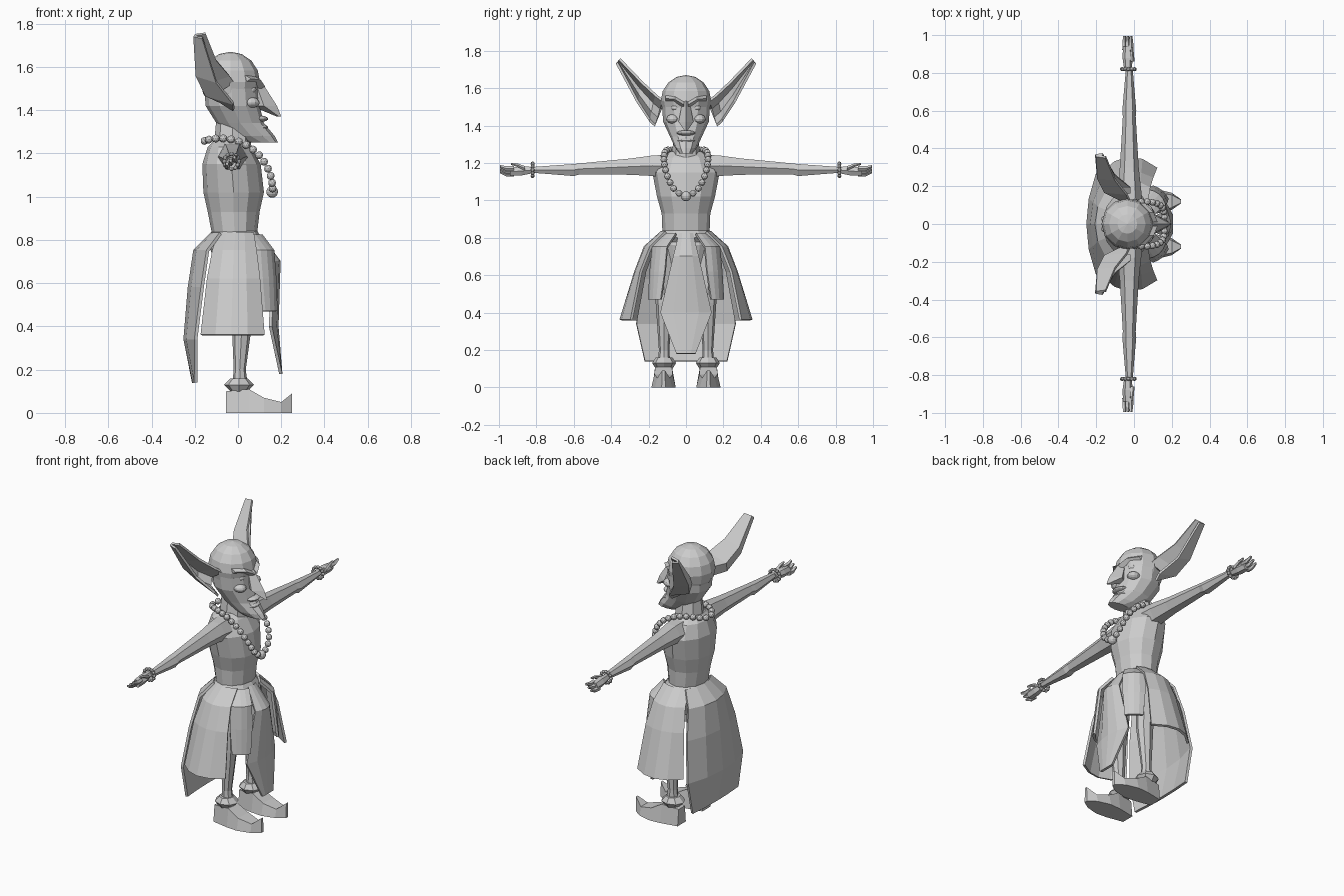
import bpy, bmesh
from math import sin, cos, pi, radians
from mathutils import Vector, Matrix

if "Cube" in bpy.data.objects:
    bpy.data.objects.remove(bpy.data.objects["Cube"])

grey = bpy.data.materials.new("plain grey")
grey.use_nodes = True
grey.diffuse_color = (0.6, 0.6, 0.6, 1)
grey.node_tree.nodes["Principled BSDF"].inputs["Base Color"].default_value = grey.diffuse_color


def finish(name, bm, mirror=False, thickness=0):
    bmesh.ops.recalc_face_normals(bm, faces=bm.faces)
    mesh = bpy.data.meshes.new(name)
    bm.to_mesh(mesh)
    bm.free()
    mesh.materials.append(grey)
    part = bpy.data.objects.new(name, mesh)
    bpy.context.collection.objects.link(part)
    if mirror:
        part.modifiers.new("Mirror", 'MIRROR').use_axis = (False, True, False)
    if thickness:
        solid = part.modifiers.new("Solidify", 'SOLIDIFY')
        solid.thickness = thickness
        solid.offset = 0


def grid(bm, rows, closed):
    """Quads between neighbouring rows of points."""
    verts = [[bm.verts.new(point) for point in row] for row in rows]
    for lower, upper in zip(verts, verts[1:]):
        for i in range(0 if closed else 1, len(lower)):
            bm.faces.new((lower[i - 1], lower[i], upper[i], upper[i - 1]))
    return verts


def loft(name, rings, mirror=False):
    """Capped skin through closed rings."""
    bm = bmesh.new()
    verts = grid(bm, rings, True)
    bm.faces.new(verts[0])
    bm.faces.new(verts[-1])
    finish(name, bm, mirror)


def unit_circle(sides):
    return [(cos(2 * pi * i / sides), sin(2 * pi * i / sides)) for i in range(sides)]


def stack(name, levels, sides=12, y=0.0, mirror=False):
    """Horizontal ovals: height, centre x, depth radius, width radius."""
    loft(name, [[(x + depth * c, y + width * s, z) for c, s in unit_circle(sides)]
                for z, x, depth, width in levels], mirror)


def limb(name, stops, x=-0.025, sides=6):
    """Mirrored tube along y: distance, height, radius."""
    loft(name, [[(x + radius * c, y, z + radius * s) for c, s in unit_circle(sides)]
                for y, z, radius in stops], True)


def ball(name, centre, size, mirror=False):
    """Low-poly ellipsoid with radii along x, y and z."""
    bm = bmesh.new()
    place = Matrix.Translation(centre) @ Matrix.Diagonal((*size, 1))
    bmesh.ops.create_uvsphere(bm, u_segments=12, v_segments=8, radius=1, matrix=place)
    finish(name, bm, mirror)


def beads(name, points, radius):
    bm = bmesh.new()
    for point in points:
        bmesh.ops.create_icosphere(bm, subdivisions=2, radius=radius, matrix=Matrix.Translation(point))
    finish(name, bm, True)


def cloth(name, facing, rows, mirror=False):
    """Curved sheet turned to an angle: height, distance out, edge fall-back, half width."""
    out = Vector((cos(radians(facing)), sin(radians(facing)), 0))
    side = Vector((-out.y, out.x, 0))
    bm = bmesh.new()
    grid(bm, [[out * (reach - fall * u * u) + side * half * u + Vector((0, 0, z))
               for u in (-1, -0.5, 0, 0.5, 1)] for z, reach, fall, half in rows], False)
    finish(name, bm, mirror, 0.015)


# Head: skull, jutting jaw and neck
ball("skull", (-0.035, 0, 1.53), (0.137, 0.135, 0.14))
stack("jaw", [(1.5, -0.03, 0.125, 0.128), (1.42, -0.025, 0.125, 0.122), (1.34, 0.01, 0.11, 0.085),
              (1.28, 0.06, 0.11, 0.058), (1.25, 0.11, 0.075, 0.035)])
stack("neck", [(1.36, -0.025, 0.075, 0.06), (1.2, -0.025, 0.09, 0.085)], sides=8)

# Face
stack("nose", [(1.53, 0.08, 0.03, 0.018), (1.42, 0.12, 0.06, 0.04), (1.37, 0.19, 0.01, 0.006)], sides=4)
loft("brow", [[(x + 0.025 * c, y, z + 0.016 * s) for c, s in unit_circle(4)]
              for x, y, z in ((0.1, 0.01, 1.51), (0.08, 0.06, 1.54), (0.035, 0.11, 1.545))], True)
ball("eye", (0.06, 0.055, 1.495), (0.025, 0.025, 0.02), True)
ball("cheek", (0.06, 0.07, 1.435), (0.04, 0.035, 0.025), True)
for name, height in (("upper_lip", 1.36), ("lower_lip", 1.32)):
    ball(name, (0.1, 0, height), (0.04, 0.05, 0.015))

# Pointed ears: upper rim, lower rim and hollow depth from root to tip
ear = bmesh.new()
ear_rows = []
for upper, lower, depth in (((-0.02, 0.12, 1.53), (-0.02, 0.165, 1.4), 0.06),
                            ((-0.04, 0.16, 1.56), (-0.02, 0.195, 1.43), 0.12),
                            ((-0.1, 0.235, 1.63), (-0.1, 0.26, 1.53), 0.09),
                            ((-0.15, 0.355, 1.755), (-0.165, 0.37, 1.735), 0.04)):
    upper, lower, hollow = Vector(upper), Vector(lower), Vector((-depth, 0, 0))
    ear_rows.append([upper, upper.lerp(lower, 0.3) + hollow, upper.lerp(lower, 0.7) + hollow, lower])
grid(ear, ear_rows, False)
finish("ear", ear, True, 0.014)

# Torso and arms
stack("torso", [(1.26, -0.04, 0.07, 0.085), (1.23, -0.04, 0.1, 0.14), (1.15, -0.03, 0.135, 0.18),
                (1.02, -0.02, 0.14, 0.155), (0.93, -0.02, 0.12, 0.13), (0.8, -0.015, 0.1, 0.125)])
limb("arm", [(0.08, 1.18, 0.075), (0.18, 1.185, 0.063), (0.3, 1.18, 0.05), (0.57, 1.168, 0.034),
             (0.6, 1.162, 0.037), (0.82, 1.163, 0.018)])

# Hands
limb("palm", [(0.81, 1.163, 0.018), (0.88, 1.157, 0.028), (0.94, 1.153, 0.025)], x=-0.033)
for i, name in enumerate(("forefinger", "middle_finger", "little_finger")):
    height = 1.17 - 0.015 * i
    limb(name, [(0.92, height, 0.014), (0.96, height, 0.013), (0.995, height + 0.012, 0.008)],
         x=-0.017 * (i + 1), sides=5)
limb("thumb", [(0.86, 1.17, 0.013), (0.9, 1.188, 0.01), (0.935, 1.195, 0.006)], x=-0.01, sides=5)

# Bead jewellery
beads("bracelet", [(-0.03 + 0.034 * c, 0.82, 1.163 + 0.034 * s) for c, s in unit_circle(12)], 0.0105)
necklace = []
for step in range(1000):
    t = step / 1000
    spot = Vector((-0.08 + 0.24 * cos(1.9 * t), 0.118 * sin(pi * t) ** 0.4, 1.03 + 0.24 * sin(1.9 * t)))
    if not necklace or (spot - necklace[-1]).length > 0.038:
        necklace.append(spot)
beads("necklace", necklace[1:], 0.0185)
ball("pendant_bead", (0.158, 0, 1.022), (0.027, 0.027, 0.027))

# Waist and skirt cloths
stack("hips", [(0.83, -0.015, 0.1, 0.115), (0.76, -0.015, 0.115, 0.145), (0.66, -0.01, 0.08, 0.13)])
stack("waistband", [(0.84, -0.015, 0.105, 0.125), (0.8, -0.02, 0.135, 0.16), (0.77, -0.015, 0.105, 0.13)])
cloth("back_cape", 180, [(0.83, 0.12, 0.04, 0.12), (0.75, 0.2, 0.06, 0.18), (0.58, 0.225, 0.06, 0.23),
                         (0.34, 0.245, 0.05, 0.265), (0.14, 0.205, 0.01, 0.22)])
cloth("side_flap", 95, [(0.83, 0.13, 0.03, 0.08), (0.75, 0.22, 0.04, 0.1),
                        (0.62, 0.27, 0.04, 0.12), (0.36, 0.35, 0.07, 0.145)], True)
cloth("front_side_flap", 50, [(0.82, 0.12, 0.01, 0.05), (0.75, 0.2, 0.02, 0.06),
                              (0.62, 0.215, 0.02, 0.06), (0.47, 0.225, 0.01, 0.05)], True)
cloth("front_apron", 0, [(0.82, 0.1, 0.01, 0.035), (0.7, 0.19, 0.03, 0.065),
                         (0.4, 0.18, 0.03, 0.135), (0.18, 0.198, 0, 0.05)])

# Legs, anklets and curled shoes
stack("leg", [(0.78, 0, 0.07, 0.06), (0.45, 0.02, 0.05, 0.045), (0.2, 0.008, 0.028, 0.028),
              (0.09, 0.01, 0.04, 0.035)], sides=8, y=0.117, mirror=True)
stack("anklet", [(0.16, 0.005, 0.04, 0.045), (0.13, 0.005, 0.07, 0.064), (0.1, 0.005, 0.04, 0.045)],
      sides=8, y=0.117, mirror=True)
loft("shoe", [[(x, 0.12 + half * side, z) for side, z in ((-1, 0), (1, 0), (0.75, top), (-0.75, top))]
              for x, top, half in ((-0.055, 0.1, 0.04), (0.05, 0.11, 0.06), (0.12, 0.07, 0.065),
                                   (0.2, 0.05, 0.045), (0.25, 0.09, 0.01))], True)
